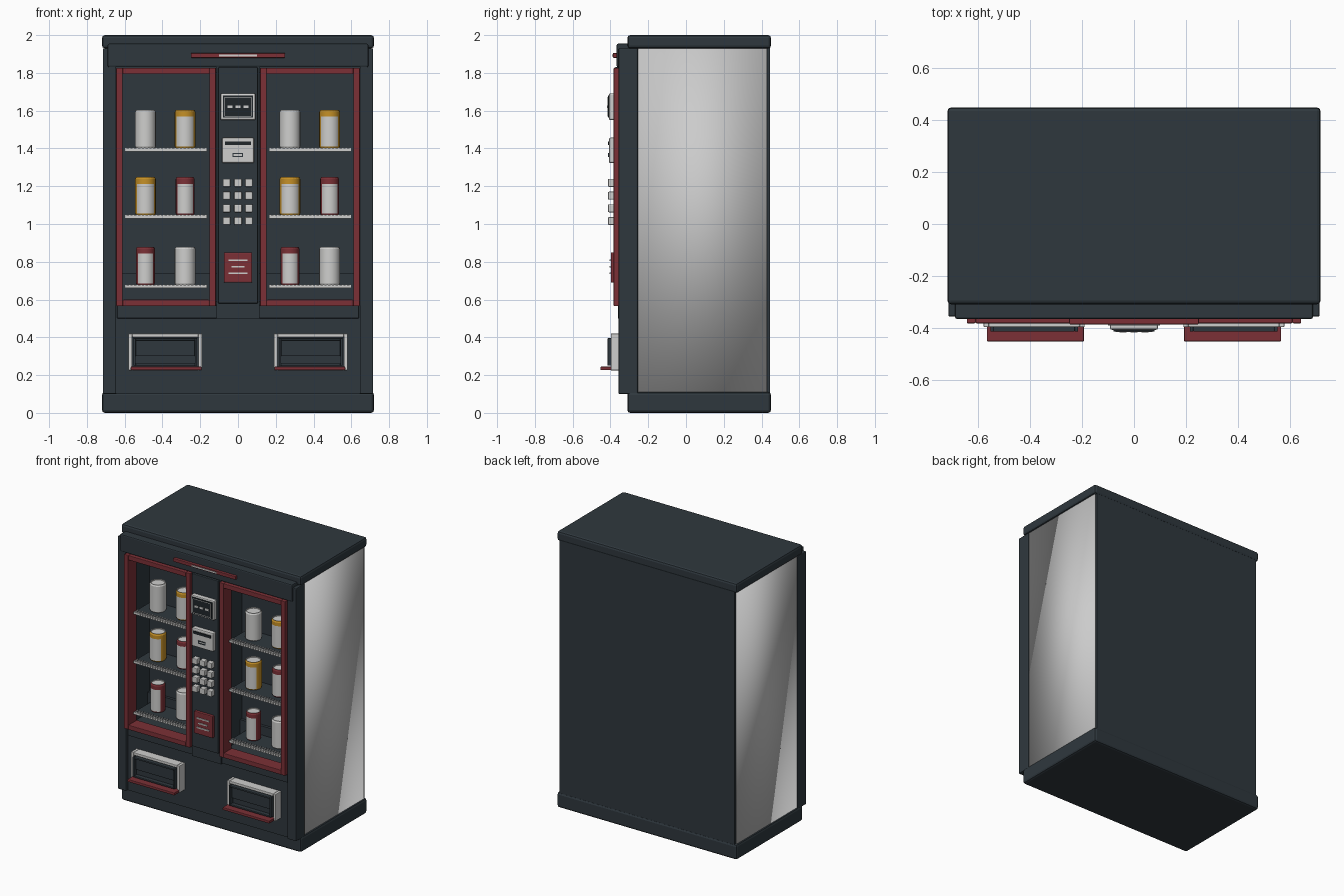
import bpy, bmesh, math

if "Cube" in bpy.data.objects:
    bpy.data.objects.remove(bpy.data.objects["Cube"])


def material(name, rgb):
    m = bpy.data.materials.new(name)
    m.diffuse_color = (*rgb, 1)
    m.use_nodes = True
    m.node_tree.nodes["Principled BSDF"].inputs["Base Color"].default_value = m.diffuse_color
    return m


SLATE = material("dark slate", (0.028, 0.039, 0.048))
BLACK = material("near black", (0.014, 0.019, 0.023))
RED = material("deep red", (0.20, 0.030, 0.037))
YELLOW = material("amber", (0.56, 0.28, 0.02))
WHITE = material("off white", (0.62, 0.62, 0.61))
GREY = material("panel grey", (0.60, 0.60, 0.60))


def boxes(name, bounds, mat, bevel=0.0, smooth=False):
    """One object from a list of (x0, x1, y0, y1, z0, z1) boxes."""
    bm = bmesh.new()
    for x0, x1, y0, y1, z0, z1 in bounds:
        vs = bmesh.ops.create_cube(bm, size=1)["verts"]
        for v in vs:
            v.co.x = x1 if v.co.x > 0 else x0
            v.co.y = y1 if v.co.y > 0 else y0
            v.co.z = z1 if v.co.z > 0 else z0
    for f in bm.faces:
        f.smooth = smooth
    me = bpy.data.meshes.new(name)
    bm.to_mesh(me)
    bm.free()
    me.materials.append(mat)
    ob = bpy.data.objects.new(name, me)
    bpy.context.collection.objects.link(ob)
    if bevel:
        mod = ob.modifiers.new("bevel", "BEVEL")
        mod.width = bevel
        mod.segments = 2
    return ob


def frame(name, x0, x1, y0, y1, z0, z1, t, mat, bevel=0.004):
    """Rectangular frame with bars of width t."""
    return boxes(name, [(x0, x0 + t, y0, y1, z0, z1), (x1 - t, x1, y0, y1, z0, z1),
                        (x0 + t, x1 - t, y0, y1, z1 - t, z1),
                        (x0 + t, x1 - t, y0, y1, z0, z0 + t)], mat, bevel)


def can(name, x, y, z, r, h, mat):
    """Lathed can: coloured wall, white lid and white front label."""
    profile = [(0, 0), (r * .92, 0), (r, .008), (r, h - .035), (r, h - .01),
               (r * .9, h), (r * .82, h), (r * .8, h - .006), (0, h - .006)]
    bm = bmesh.new()
    n = 20
    rings = []
    for pr, pz in profile:
        if pr == 0:
            rings.append([bm.verts.new((x, y, z + pz))] * n)
        else:
            rings.append([bm.verts.new((x + pr * math.cos(2 * math.pi * i / n),
                                        y + pr * math.sin(2 * math.pi * i / n), z + pz))
                          for i in range(n)])
    for k in range(len(rings) - 1):
        for i in range(n):
            j = (i + 1) % n
            vs = list(dict.fromkeys((rings[k][i], rings[k][j], rings[k + 1][j], rings[k + 1][i])))
            f = bm.faces.new(vs)
            facing = -math.sin(2 * math.pi * (i + .5) / n)
            f.material_index = int(k >= 5 or (k == 2 and facing > .5))
            f.smooth = k in (2, 3)
    me = bpy.data.meshes.new(name)
    bm.to_mesh(me)
    bm.free()
    me.materials.append(mat)
    me.materials.append(WHITE)
    bpy.context.collection.objects.link(bpy.data.objects.new(name, me))


# Cabinet shell
boxes("base_plinth", [(-.72, .72, -.31, .45, 0, .11)], SLATE, .015)
boxes("top_cap", [(-.72, .72, -.31, .45, 1.93, 2)], SLATE, .015)
boxes("rear_body", [(-.70, .70, -.12, .445, .1, 1.94)], SLATE)
boxes("centre_divider", [(-.115, .115, -.36, -.11, .5, 1.84)], SLATE)
boxes("compartment_ceiling", [(-.69, .69, -.34, -.11, 1.80, 1.94)], SLATE)
boxes("lower_front", [(-.66, .66, -.335, -.11, .1, .59)], SLATE)
boxes("lower_front_trim", [(-.64, .64, -.345, -.33, .5, .57)], SLATE, .004)
boxes("header", [(-.69, .69, -.367, -.30, 1.83, 1.955)], SLATE, .008)
boxes("header_handle", [(-.25, .25, -.387, -.36, 1.88, 1.905)], RED, .004)
boxes("header_light", [(-.10, .10, -.391, -.386, 1.888, 1.897)], WHITE)

for s, side in ((-1, "left"), (1, "right")):
    def span(a, b):
        return (a, b) if s > 0 else (-b, -a)

    # Side skin, pillar and inner wall
    boxes(side + "_side_panel", [(*span(.69, .71), -.255, .43, .11, 1.93)], GREY, smooth=True)
    boxes(side + "_front_pillar", [(*span(.645, .716), -.357, -.255, .1, 1.93)], SLATE, .006)
    boxes(side + "_inner_wall", [(*span(.625, .695), -.33, -.11, .1, 1.93)], SLATE)

    # Display window
    frame(side + "_window_frame", *span(.117, .645), -.383, -.285, .565, 1.827, .034, RED)
    boxes(side + "_rear_ledge", [(*span(.115, .63), -.14, -.11, .59, .74)], SLATE)

    # Shelves with a ribbed front rail
    for row, z in enumerate((1.40, 1.045, .675)):
        a, b = span(.163, .602)
        boxes(f"{side}_shelf_{row + 1}", [(a, b, -.32, -.115, z - .012, z)], SLATE)
        ribs = [(a, b, -.333, -.32, z - .015, z + .002)]
        for i in range(22):
            rx = a + .008 + i * (b - a - .016) / 21
            ribs.append((rx - .004, rx + .004, -.338, -.295, z - .010, z + .005))
        boxes(f"{side}_shelf_rail_{row + 1}", ribs, WHITE)

        # Two cans per shelf
        pair = ((WHITE, YELLOW), (YELLOW, RED), (RED, WHITE))[row]
        xs = (-.49, -.28) if s < 0 else (.275, .485)
        for k in range(2):
            r = .05 if pair[k] is RED else .055
            can(f"{side}_can_{row + 1}_{k + 1}", xs[k], -.215, z + .003, r, .2, pair[k])

    # Delivery tray
    frame(side + "_tray_frame", *span(.19, .58), -.398, -.33, .225, .42, .02, WHITE)
    x0, x1 = span(.208, .562)
    boxes(side + "_tray_door", [(x0, x1, -.385, -.33, .243, .402)], SLATE)
    frame(side + "_tray_rim", x0 + .008, x1 - .008, -.415, -.38, .25, .396, .012, SLATE, .003)
    boxes(side + "_tray_flap", [(x0 + .02, x1 - .02, -.397, -.38, .30, .395)], SLATE, .004)
    boxes(side + "_tray_lip", [(*span(.193, .568), -.453, -.385, .226, .245)], RED, .004)

# Control column
boxes("control_panel", [(-.105, .105, -.378, -.35, .58, 1.83)], SLATE, .004)
boxes("display_housing", [(-.093, .093, -.408, -.37, 1.55, 1.692)], WHITE, .008)
boxes("display_screen", [(-.08, .08, -.414, -.406, 1.563, 1.68)], BLACK)
frame("display_inner_rim", -.072, .072, -.416, -.413, 1.57, 1.673, .003, WHITE, 0)
boxes("display_digits", [(x - .014, x + .014, -.418, -.413, 1.614, 1.628)
                         for x in (-.042, 0, .042)], WHITE)
boxes("payment_housing", [(-.085, .085, -.408, -.37, 1.322, 1.457)], WHITE, .008)
boxes("payment_slot", [(-.07, .07, -.414, -.406, 1.418, 1.437)], BLACK)
frame("coin_return", -.03, .027, -.413, -.406, 1.355, 1.376, .005, SLATE, 0)
boxes("keypad_buttons", [(x - .02, x + .02, -.413, -.37, z - .021, z + .021)
                         for x in (-.06, 0, .057) for z in (1.218, 1.15, 1.083, 1.016)],
      WHITE, .005)
boxes("notice_plate", [(-.075, .075, -.398, -.37, .69, .85)], RED, .005)
boxes("notice_lines", [(-w, w, -.405, -.396, z - .004, z + .004)
                       for w, z in ((.05, .808), (.035, .773), (.05, .74))], WHITE)
